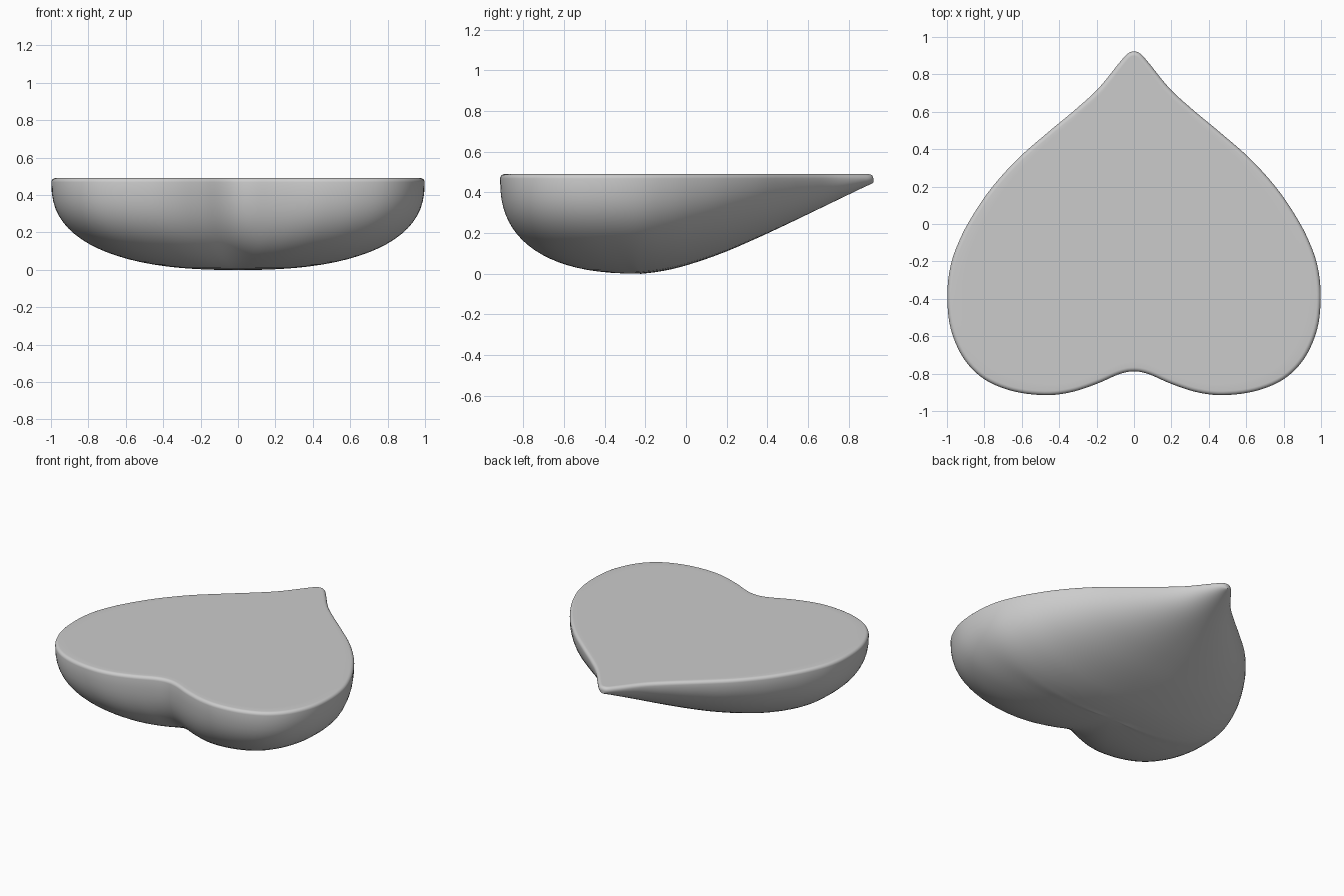
import bpy, bmesh, math
from mathutils import Vector

if "Cube" in bpy.data.objects:
    bpy.data.objects.remove(bpy.data.objects["Cube"])

# Half outline from tip to notch: x, y, depth of the hull below the rim
HALF = [(0, .922, .02), (.035, .91, .027), (.08, .86, .05), (.19, .725, .115),
        (.31, .615, .168), (.46, .49, .228), (.62, .35, .293), (.76, .195, .36),
        (.86, .05, .412), (.93, -.08, .448), (.98, -.22, .468), (.998, -.38, .468),
        (.98, -.56, .468), (.91, -.72, .468), (.80, -.83, .468), (.65, -.893, .468),
        (.48, -.915, .468), (.34, -.9, .468), (.2, -.855, .468), (.08, -.803, .468),
        (0, -.788, .468)]
RIM_Z, R, KEEL_Y = .468, .022, -.22
SUB = 5


def smooth_path(pts):
    """Catmull-Rom through pts, reflected in x at both ends."""
    p = [Vector(q) for q in pts]
    flip = lambda v: Vector((-v.x, v.y, v.z))
    p = [flip(p[1])] + p + [flip(p[-2])]
    out = []
    for i in range(1, len(p) - 2):
        a, b, c, d = p[i - 1:i + 3]
        for k in range(SUB):
            t = k / SUB
            out.append(.5 * (2 * b + (c - a) * t + (2 * a - 5 * b + 4 * c - d) * t * t
                             + (3 * b - a - 3 * c + d) * t ** 3))
    return out + [p[-2]]


half = smooth_path(HALF)
loop = half + [Vector((-v.x, v.y, v.z)) for v in half[-2:0:-1]]
n = len(loop)

# Each rib runs from the keel up to the rim, round it, and across the flat top
bm = bmesh.new()
ribs = []
for i, p in enumerate(loop):
    tan = loop[(i + 1) % n] - loop[i - 1]
    inward = Vector((-tan.y, tan.x)).normalized() * -1
    rim = Vector((p.x, p.y))
    keel = Vector((0, max(p.y, KEEL_Y)))
    back = max(0, min(1, (p.y - KEEL_Y) / 1.1))
    e = 2 / (2.45 - .4 * back)
    rib = []
    for k in range(21):
        t = math.pi / 2 * k / 20
        c = max(0, math.cos(t)) ** e if k < 20 else 0
        xy = keel.lerp(rim, math.sin(t) ** e)
        rib.append((xy.x, xy.y, RIM_Z - p.z * c))
    for k in range(1, 6):
        t = math.pi / 2 * k / 5
        xy = rim + inward * R * (1 - math.cos(t))
        rib.append((xy.x, xy.y, RIM_Z + R * math.sin(t)))
    end = Vector((0, max(xy.y, KEEL_Y)))
    for f in (.06, .5, 1):
        q = xy.lerp(end, f)
        rib.append((q.x, q.y, RIM_Z + R))
    ribs.append([bm.verts.new(v) for v in rib])

for a, b in zip(ribs, ribs[1:] + ribs[:1]):
    for k in range(len(a) - 1):
        bm.faces.new((a[k], b[k], b[k + 1], a[k + 1]))
bmesh.ops.remove_doubles(bm, verts=bm.verts, dist=.0004)
bmesh.ops.dissolve_degenerate(bm, edges=bm.edges, dist=.0002)
bmesh.ops.recalc_face_normals(bm, faces=bm.faces)

mesh = bpy.data.meshes.new("heart_body")
bm.to_mesh(mesh)
bm.free()
mesh.shade_smooth()
body = bpy.data.objects.new("heart_body", mesh)
bpy.context.collection.objects.link(body)
